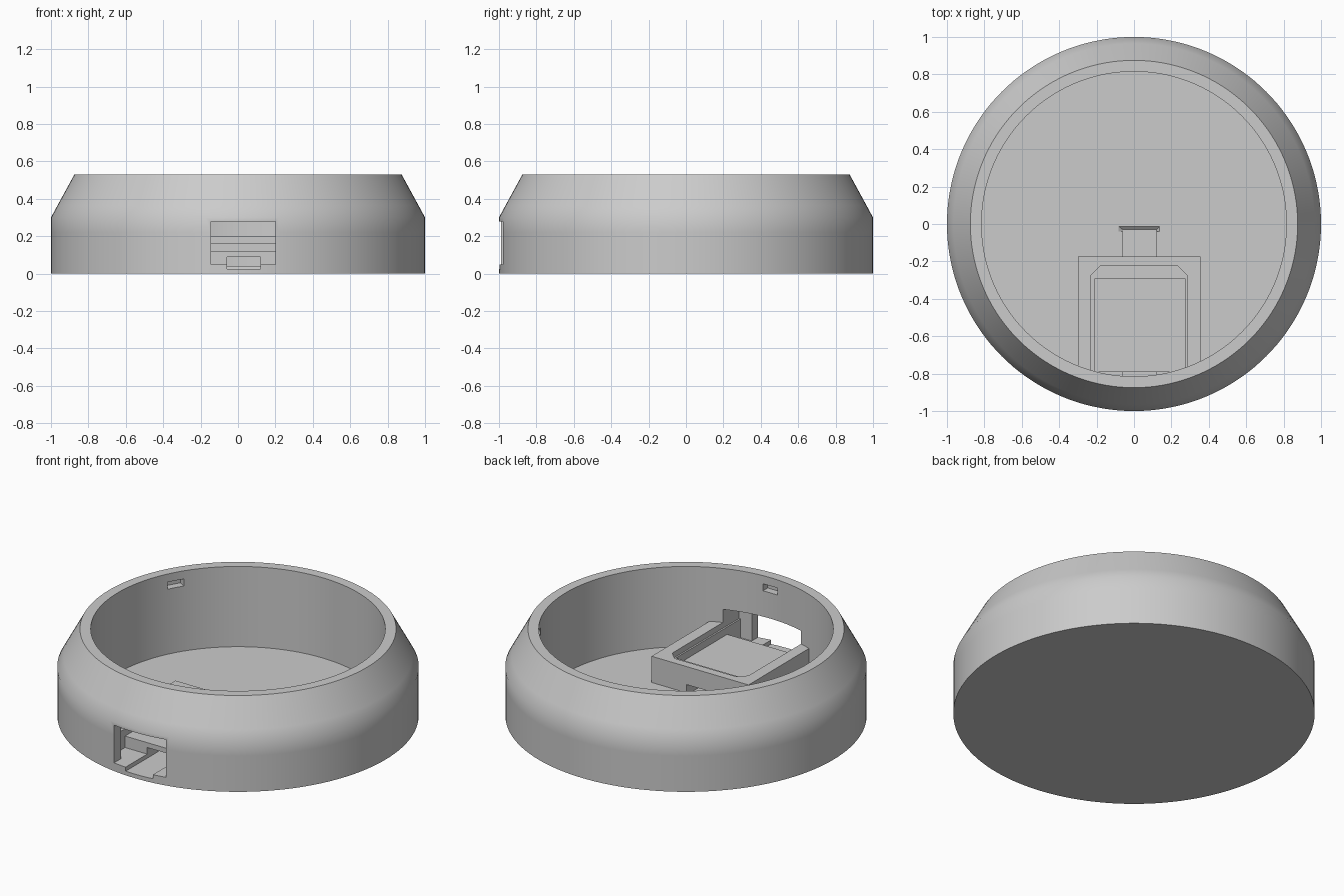
import bpy, bmesh, math
from mathutils import Matrix, Vector

cube = bpy.data.objects.get("Cube")
if cube:
    bpy.data.objects.remove(cube, do_unlink=True)

SEGMENTS = 144

grey = bpy.data.materials.new("plain_grey")
grey.use_nodes = True
grey.diffuse_color = (0.6, 0.6, 0.6, 1)
grey.node_tree.nodes["Principled BSDF"].inputs["Base Color"].default_value = (0.6, 0.6, 0.6, 1)


def to_object(name, bm):
    bmesh.ops.recalc_face_normals(bm, faces=bm.faces)
    mesh = bpy.data.meshes.new(name)
    bm.to_mesh(mesh)
    bm.free()
    mesh.materials.append(grey)
    obj = bpy.data.objects.new(name, mesh)
    bpy.context.collection.objects.link(obj)
    return obj


def lathe(name, profile):
    """Solid of revolution from (radius, z) points, capped at both ends."""
    bm = bmesh.new()
    rings = []
    for r, z in profile:
        angles = [2 * math.pi * i / SEGMENTS for i in range(SEGMENTS)]
        rings.append([bm.verts.new((r * math.cos(a), r * math.sin(a), z)) for a in angles])
    for low, high in zip(rings, rings[1:]):
        for i in range(SEGMENTS):
            j = (i + 1) % SEGMENTS
            bm.faces.new((low[i], low[j], high[j], high[i]))
    bm.faces.new(rings[0])
    bm.faces.new(rings[-1])
    return to_object(name, bm)


def prism(name, base, z0, z1, top=None, turn=0):
    """Upright prism from a plan outline, optionally tapering to another outline."""
    bm = bmesh.new()
    low = [bm.verts.new((x, y, z0)) for x, y in base]
    high = [bm.verts.new((x, y, z1)) for x, y in top or base]
    bm.faces.new(low)
    bm.faces.new(high)
    for i in range(len(low)):
        j = (i + 1) % len(low)
        bm.faces.new((low[i], low[j], high[j], high[i]))
    bm.transform(Matrix.Rotation(turn, 4, 'Z'))
    return to_object(name, bm)


def rect(x0, x1, y0, y1):
    return [(x0, y0), (x1, y0), (x1, y1), (x0, y1)]


def combine(target, tool, operation):
    mod = target.modifiers.new(tool.name, 'BOOLEAN')
    mod.operation = operation
    mod.solver = 'EXACT'
    mod.object = tool
    bpy.context.view_layer.objects.active = target
    bpy.ops.object.modifier_apply(modifier=mod.name)
    bpy.data.objects.remove(tool, do_unlink=True)


# Round shell: straight wall, sloped shoulder, flat rim, deep cavity
shell = lathe("round_base", [(1, 0), (1, 0.22), (1, 0.3), (0.965, 0.365), (0.875, 0.53),
                             (0.815, 0.53), (0.815, 0.04)])

# Holder block standing on the floor and running into the front wall
combine(shell, prism("holder_block", rect(-0.3, 0.355, -0.87, -0.175), 0.02, 0.2), 'UNION')

# Stepped tray in the block, entry bay, front opening and cable channel
ledge = [(-0.23, -0.92), (0.285, -0.92), (0.285, -0.275), (0.235, -0.225),
         (-0.18, -0.225), (-0.23, -0.275)]
cutters = [
    prism("tray_ledge", ledge, 0.165, 0.28),
    prism("tray_floor", rect(-0.21, 0.275, -0.92, -0.295), 0.12, 0.28),
    prism("entry_bay", rect(-0.21, 0.275, -0.92, -0.79), 0.05, 0.28),
    prism("front_opening", rect(-0.145, 0.2, -1.1, -0.9), 0.05, 0.28),
    prism("cable_channel", rect(-0.06, 0.12, -1.1, -0.03), 0.025, 0.09),
    prism("channel_flare", rect(-0.06, 0.12, -0.04, -0.03), 0.025, 0.042,
          top=rect(-0.085, 0.14, -0.04, -0.01)),
]

# Three catch slots inside the wall, evenly spaced
for k in range(3):
    cutters.append(prism("catch_slot", rect(-0.05, 0.05, -0.86, -0.78), 0.437, 0.48,
                         turn=2 * math.pi * k / 3))

for cutter in cutters:
    combine(shell, cutter, 'DIFFERENCE')

bpy.ops.object.select_all(action='DESELECT')
shell.select_set(True)
bpy.context.view_layer.objects.active = shell
bpy.ops.object.shade_smooth_by_angle(angle=math.radians(32))
